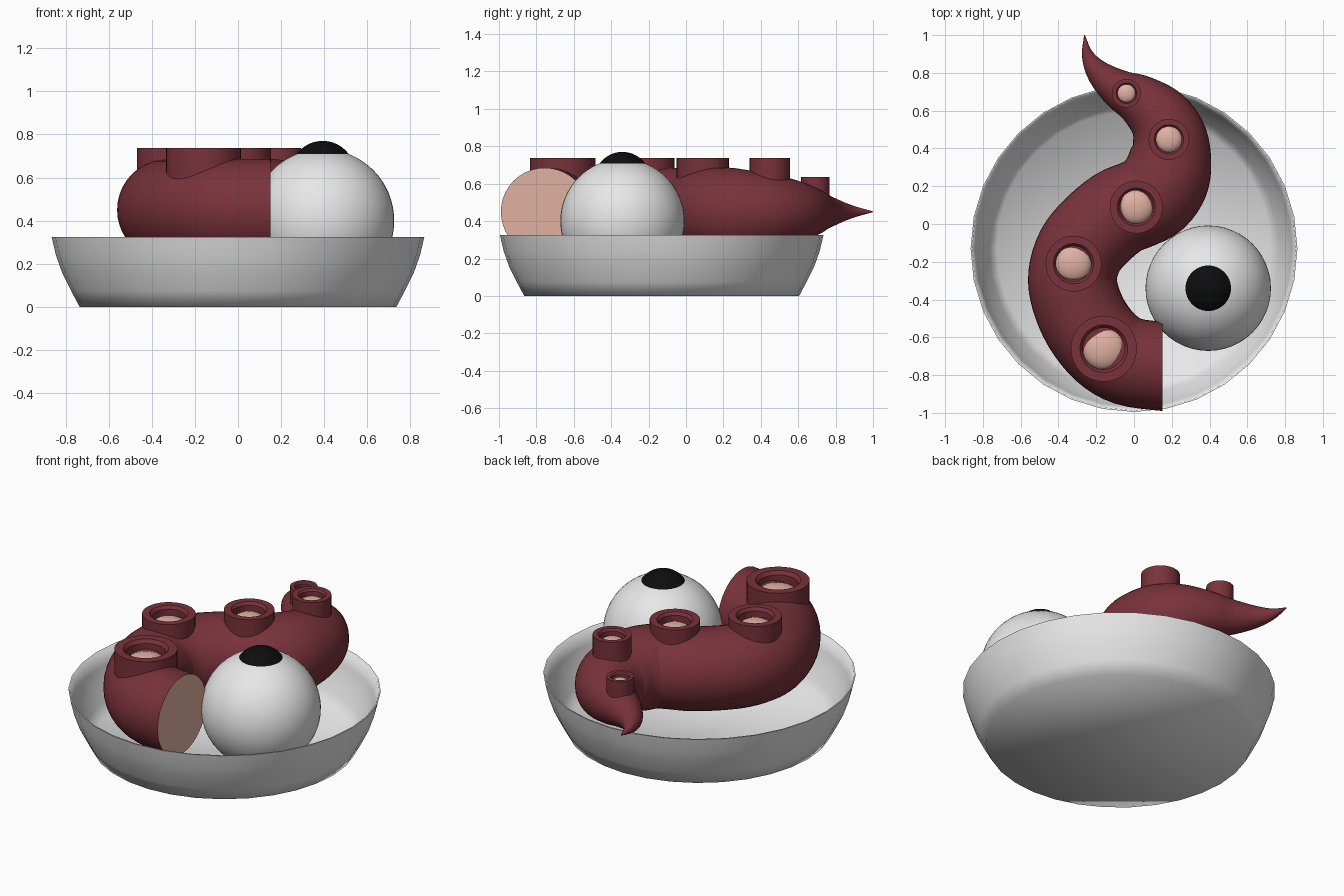
import bpy, bmesh, math
from mathutils import Vector

if "Cube" in bpy.data.objects:
    bpy.data.objects.remove(bpy.data.objects["Cube"])


def material(name, rgb):
    m = bpy.data.materials.new(name)
    m.diffuse_color = (*rgb, 1)
    m.use_nodes = True
    m.node_tree.nodes["Principled BSDF"].inputs["Base Color"].default_value = m.diffuse_color
    return m


WHITE = material("white", (0.8, 0.8, 0.8))
RED = material("dark red", (0.19, 0.032, 0.043))
PINK = material("flesh pink", (0.75, 0.44, 0.36))
BLACK = material("black", (0.004, 0.004, 0.004))


def finish(name, bm, mats, angle=35):
    bmesh.ops.recalc_face_normals(bm, faces=bm.faces)
    mesh = bpy.data.meshes.new(name)
    bm.to_mesh(mesh)
    bm.free()
    for m in mats:
        mesh.materials.append(m)
    ob = bpy.data.objects.new(name, mesh)
    bpy.context.collection.objects.link(ob)
    bpy.ops.object.select_all(action='DESELECT')
    ob.select_set(True)
    bpy.context.view_layer.objects.active = ob
    bpy.ops.object.shade_smooth_by_angle(angle=math.radians(angle))
    return ob


def skin(bm, rings):
    """Bridge successive vertex rings with quads."""
    for a, b in zip(rings, rings[1:]):
        n = len(a)
        for i in range(n):
            j = (i + 1) % n
            bm.faces.new((a[i], a[j], b[j], b[i]))


def lathe(name, profile, centre, mats, n=32, angle=35, mat_rule=None):
    """Spin (radius, z) points around a vertical axis and cap both ends."""
    bm = bmesh.new()
    cx, cy = centre
    rings = [[bm.verts.new((cx + r * math.cos(math.tau * i / n),
                            cy + r * math.sin(math.tau * i / n), z))
              for i in range(n)] for r, z in profile]
    skin(bm, rings)
    bm.faces.new(rings[0])
    bm.faces.new(rings[-1])
    return finish(name, bm, mats, angle)


def ball(name, radius, centre, mat):
    bm = bmesh.new()
    bmesh.ops.create_uvsphere(bm, u_segments=48, v_segments=32, radius=radius)
    bmesh.ops.translate(bm, verts=bm.verts, vec=centre)
    return finish(name, bm, [mat], 60)


# Thin flared bowl
lathe("bowl", [(0.735, 0), (0.775, 0.075), (0.815, 0.155), (0.845, 0.24), (0.865, 0.325),
               (0.857, 0.325), (0.837, 0.24), (0.807, 0.155), (0.767, 0.08), (0.727, 0.01)],
      (0, -0.13), [WHITE], 32, 80)

# Eyeball with a domed pupil
ball("eyeball", 0.332, (0.393, -0.34, 0.40), WHITE)
ball("pupil", 0.15, (0.393, -0.34, 0.62), BLACK)

# Tentacle: circles swept along a smooth spine of (x, y, radius)
SPINE = [(0.15, -0.755, 0.235), (-0.03, -0.727, 0.235), (-0.15, -0.655, 0.235),
         (-0.25, -0.53, 0.235), (-0.31, -0.39, 0.235), (-0.325, -0.27, 0.235),
         (-0.285, -0.14, 0.235), (-0.20, -0.035, 0.235), (-0.085, 0.06, 0.235),
         (0.02, 0.105, 0.235), (0.105, 0.15, 0.235), (0.165, 0.24, 0.235),
         (0.19, 0.345, 0.22), (0.185, 0.46, 0.20), (0.13, 0.57, 0.172),
         (0.03, 0.655, 0.137), (-0.08, 0.715, 0.105), (-0.185, 0.80, 0.068),
         (-0.245, 0.895, 0.032), (-0.262, 1.0, 0.002)]


def smooth_path(points, steps):
    p = [Vector(q) for q in points]
    p = [2 * p[0] - p[1]] + p + [2 * p[-1] - p[-2]]
    out = []
    for a, b, c, d in zip(p, p[1:], p[2:], p[3:]):
        for k in range(steps):
            t = k / steps
            out.append(0.5 * (2 * b + (c - a) * t + (2 * a - 5 * b + 4 * c - d) * t ** 2
                              + (3 * b - a - 3 * c + d) * t ** 3))
    return out + [p[-2]]


path = smooth_path(SPINE, 4)
bm = bmesh.new()
rings = []
for i, p in enumerate(path):
    t = path[min(i + 1, len(path) - 1)] - path[max(i - 1, 0)]
    if i == 0:
        t = Vector((-1, 0, 0))
    side = Vector((-t.y, t.x, 0)).normalized()
    rings.append([bm.verts.new(Vector((p.x, p.y, 0.45))
                               + side * p.z * math.cos(math.tau * k / 40)
                               + Vector((0, 0, p.z * math.sin(math.tau * k / 40))))
                  for k in range(40)])
skin(bm, rings)
bm.faces.new(rings[-1])
cut = bm.faces.new(rings[0])
cut.material_index = 1
finish("tentacle", bm, [RED, PINK], 50)

# Suckers: raised ring with a bevelled lip and a pink dome inside
SUCKERS = [(-0.16, -0.66, 0.175, 0.737), (-0.32, -0.21, 0.148, 0.737),
           (0.012, 0.09, 0.14, 0.737), (0.185, 0.448, 0.108, 0.737),
           (-0.04, 0.692, 0.076, 0.635)]
for i, (x, y, r, top) in enumerate(SUCKERS):
    lathe(f"sucker_ring_{i + 1}",
          [(r, top - 0.16), (r, top), (0.72 * r, top),
           (0.63 * r, top - 0.12 * r), (0.63 * r, top - 0.16)], (x, y), [RED], 32)
    dome = [(0.64 * r * math.cos(a), top - 0.5 * r + 0.3 * r * math.sin(a))
            for a in (k * math.pi / 16 for k in range(8))]
    lathe(f"sucker_pad_{i + 1}", dome, (x, y), [PINK], 32, 50)
